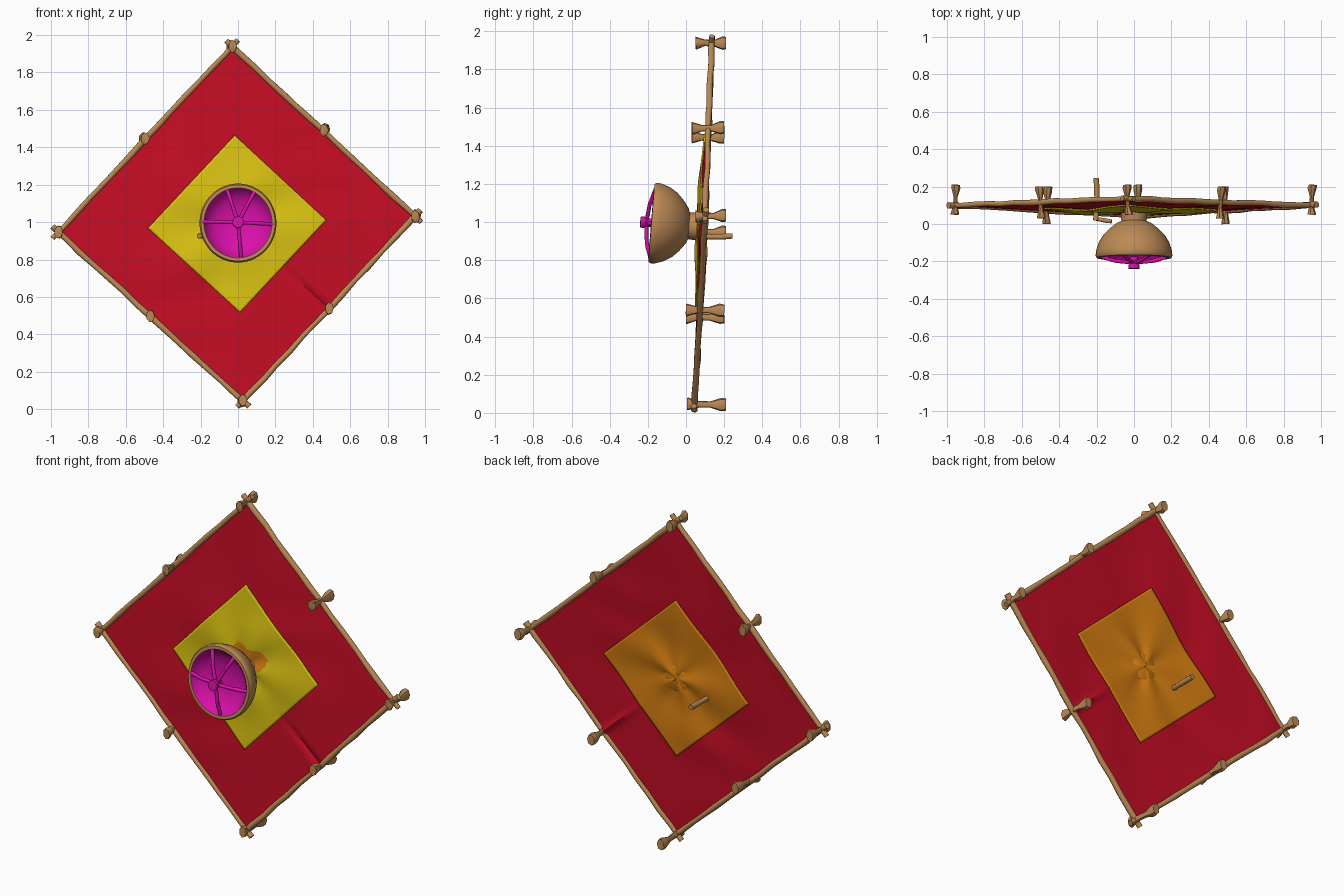
import bpy, bmesh, math, random
from mathutils import Vector

random.seed(4)
if "Cube" in bpy.data.objects:
    bpy.data.objects.remove(bpy.data.objects["Cube"], do_unlink=True)


def material(name, rgb):
    m = bpy.data.materials.new(name)
    m.use_nodes = True
    m.diffuse_color = (*rgb, 1)
    bsdf = next(n for n in m.node_tree.nodes if n.type == 'BSDF_PRINCIPLED')
    bsdf.inputs["Base Color"].default_value = (*rgb, 1)
    return m


RED = material("red cloth", (0.56, 0.004, 0.018))
YELLOW = material("yellow cloth", (0.70, 0.54, 0.006))
ORANGE = material("orange cloth", (0.70, 0.22, 0.006))
MAGENTA = material("magenta paint", (0.70, 0.005, 0.40))
WOOD = material("tan wood", (0.50, 0.25, 0.09))


def finish(bm, name, mats, angle=50):
    bmesh.ops.remove_doubles(bm, verts=bm.verts, dist=0.0001)
    bmesh.ops.recalc_face_normals(bm, faces=bm.faces)
    mesh = bpy.data.meshes.new(name)
    bm.to_mesh(mesh)
    bm.free()
    obj = bpy.data.objects.new(name, mesh)
    bpy.context.collection.objects.link(obj)
    for m in mats:
        mesh.materials.append(m)
    bpy.ops.object.select_all(action='DESELECT')
    obj.select_set(True)
    bpy.context.view_layer.objects.active = obj
    bpy.ops.object.shade_smooth_by_angle(angle=math.radians(angle))
    return obj


def lathe(name, profile, mat, origin, axis, sides=8, squash=1.0, wobble=0.0):
    """Turn (radius, distance) pairs around an axis starting at origin."""
    bm = bmesh.new()
    rot = Vector(axis).to_track_quat('Z', 'Y')
    rings = []
    for r, d in profile:
        sway = Vector((random.uniform(-1, 1), random.uniform(-1, 1), 0)) * wobble
        ring = []
        for k in range(sides):
            a = math.tau * (k + 0.5) / sides
            p = Vector((r * math.cos(a) * squash, r * math.sin(a), d)) + (sway if r else Vector())
            ring.append(bm.verts.new(Vector(origin) + rot @ p))
        rings.append(ring)
    for lo, hi in zip(rings, rings[1:]):
        for k in range(sides):
            n = (k + 1) % sides
            bm.faces.new((lo[k], lo[n], hi[n], hi[k]))
    return finish(bm, name, [mat])


def rod(name, a, b, r, mat, steps=8, wobble=0.0, sides=8):
    a, b = Vector(a), Vector(b)
    length = (b - a).length
    body = [(r * random.uniform(0.85, 1.1), length * i / steps) for i in range(steps + 1)]
    return lathe(name, [(0, 0)] + body + [(0, length)], mat, a, b - a, sides, 1.0, wobble)


# Corners of the sail, leaning back towards the top
LEFT, TOP = Vector((-0.96, 0.10, 0.945)), Vector((-0.03, 0.135, 1.94))
RIGHT, BOTTOM = Vector((0.947, 0.10, 1.03)), Vector((0.027, 0.045, 0.045))


def sail_point(s, t):
    p = (LEFT * (1 - s) + TOP * s) * (1 - t) + (BOTTOM * (1 - s) + RIGHT * s) * t
    inside = math.sin(math.pi * s) * math.sin(math.pi * t)
    turn = math.atan2(t - 0.5, s - 0.5)
    p.y -= 0.02 * inside
    p.y += 0.006 * inside * math.sin(5 * turn + 0.6)
    p.y += 0.005 * inside ** 0.5 * math.sin(14 * s + 4 * math.sin(6 * t))
    # Sharp crease running to the lower edge
    p.y += 0.015 * math.exp(-((s - 0.5) / 0.012) ** 2) * max(0, min(1, (t - 0.72) * 6))
    return p


def cloth(name, lo, hi, offset, thick, mats, n=56, rule=None):
    bm = bmesh.new()
    step = (hi - lo) / n
    grid = [[bm.verts.new(sail_point(lo + i * step, lo + j * step) + Vector((0, offset, 0)))
             for j in range(n + 1)] for i in range(n + 1)]
    for i in range(n):
        for j in range(n):
            f = bm.faces.new((grid[i][j], grid[i + 1][j], grid[i + 1][j + 1], grid[i][j + 1]))
            if rule:
                f.material_index = rule(f.calc_center_median())
    obj = finish(bm, name, mats)
    mod = obj.modifiers.new("thickness", 'SOLIDIFY')
    mod.thickness, mod.offset = thick, 0
    return obj


# Stain around the mount on the front patch
def stain(c):
    a = math.atan2(c.z - 1.03, c.x - 0.02)
    return int(math.hypot(c.x - 0.02, c.z - 1.03) < 0.10 + 0.025 * math.sin(3 * a + 0.5))


cloth("sail", 0.0, 1.0, 0.0, 0.008, [RED], 90)
cloth("front_patch", 0.25, 0.75, -0.011, 0.008, [YELLOW, ORANGE], rule=stain)
cloth("back_patch", 0.25, 0.75, 0.011, 0.008, [ORANGE])

# Frame poles, crossing a little past each corner, with ties at corners and mid-edges
corners = [("left", LEFT), ("top", TOP), ("right", RIGHT), ("bottom", BOTTOM)]
TIE = [(0, 0), (0.032, 0), (0.034, 0.03), (0.018, 0.3), (0.017, 0.6), (0.036, 0.88), (0.033, 1), (0, 1)]


def tie(name, at, front, back, lean):
    span = back - front
    axis = Vector((lean, 1, lean * 0.5))
    lathe(name, [(r, d * span) for r, d in TIE], WOOD, (at.x, front, at.z), axis, 7, 0.7, 0.003)


for i, (name, a) in enumerate(corners):
    next_name, b = corners[(i + 1) % 4]
    over = (b - a).normalized() * 0.045
    rod(f"pole_{name}_to_{next_name}", a - over, b + over, 0.0165, WOOD, 14, 0.003)
    tie(f"corner_tie_{name}", a, min(0.05, a.y - 0.04), 0.21, 0.04 * (-1) ** i)
    mid = (a + b) / 2
    tie(f"edge_tie_{name}", mid + mid.normalized() * 0.005, 0.03 if mid.z > 1 else 0.0,
        0.2, -0.05 * (-1) ** i)

# Peg pushed through the cloth
rod("peg", (-0.2, 0.02, 0.925), (-0.2, 0.245, 0.925), 0.015, WOOD, 4, 0.003)
rod("peg_crossbar", (-0.215, 0.03, 0.92), (-0.12, 0.015, 0.945), 0.012, WOOD, 3, 0.002)

# Bowl on a short neck, facing forward and slightly up
HUB = Vector((0, 0.08, 0.975))
FACING = Vector((0, -1, 0.08)).normalized()
bowl_profile = [(0, -0.005), (0.078, -0.005), (0.072, 0.03), (0.07, 0.065), (0.095, 0.075),
                (0.135, 0.105), (0.17, 0.14), (0.195, 0.18), (0.21, 0.225), (0.212, 0.25),
                (0.205, 0.262), (0.188, 0.262), (0.182, 0.25), (0.15, 0.19), (0, 0.16)]
lathe("bowl", bowl_profile, WOOD, HUB, FACING, 40, 0.97)
lathe("bowl_lining", [(0.186, 0.264), (0.17, 0.235), (0.13, 0.205), (0.07, 0.19), (0, 0.185)],
      MAGENTA, HUB, FACING, 40, 0.97)
lathe("back_cap", [(0.08, 0), (0.07, 0.006), (0, 0.008)], ORANGE,
      (0, 0.087, 0.985), (0, 1, -0.04), 24)

# Hub with bent spokes across the bowl
lathe("hub", [(0, 0.255), (0.022, 0.255), (0.024, 0.29), (0.031, 0.3), (0.03, 0.32), (0, 0.322)],
      MAGENTA, HUB, FACING, 12)
turn = FACING.to_track_quat('Z', 'Y')
for k, deg in enumerate((62, 108, 178, 275, 358)):
    a = math.radians(deg)
    # Right and up directions across the bowl opening
    out = Vector((math.cos(a), 0, 0)) + Vector((0, 0.08, 1)).normalized() * math.sin(a)
    inner = HUB + FACING * 0.288 + out * 0.01
    elbow = HUB + FACING * 0.278 + out * 0.11
    outer = HUB + FACING * 0.252 + out * 0.19
    rod(f"spoke_inner_{k}", inner, elbow, 0.010, MAGENTA, 3)
    rod(f"spoke_outer_{k}", elbow - out * 0.005, outer, 0.011, MAGENTA, 3)
